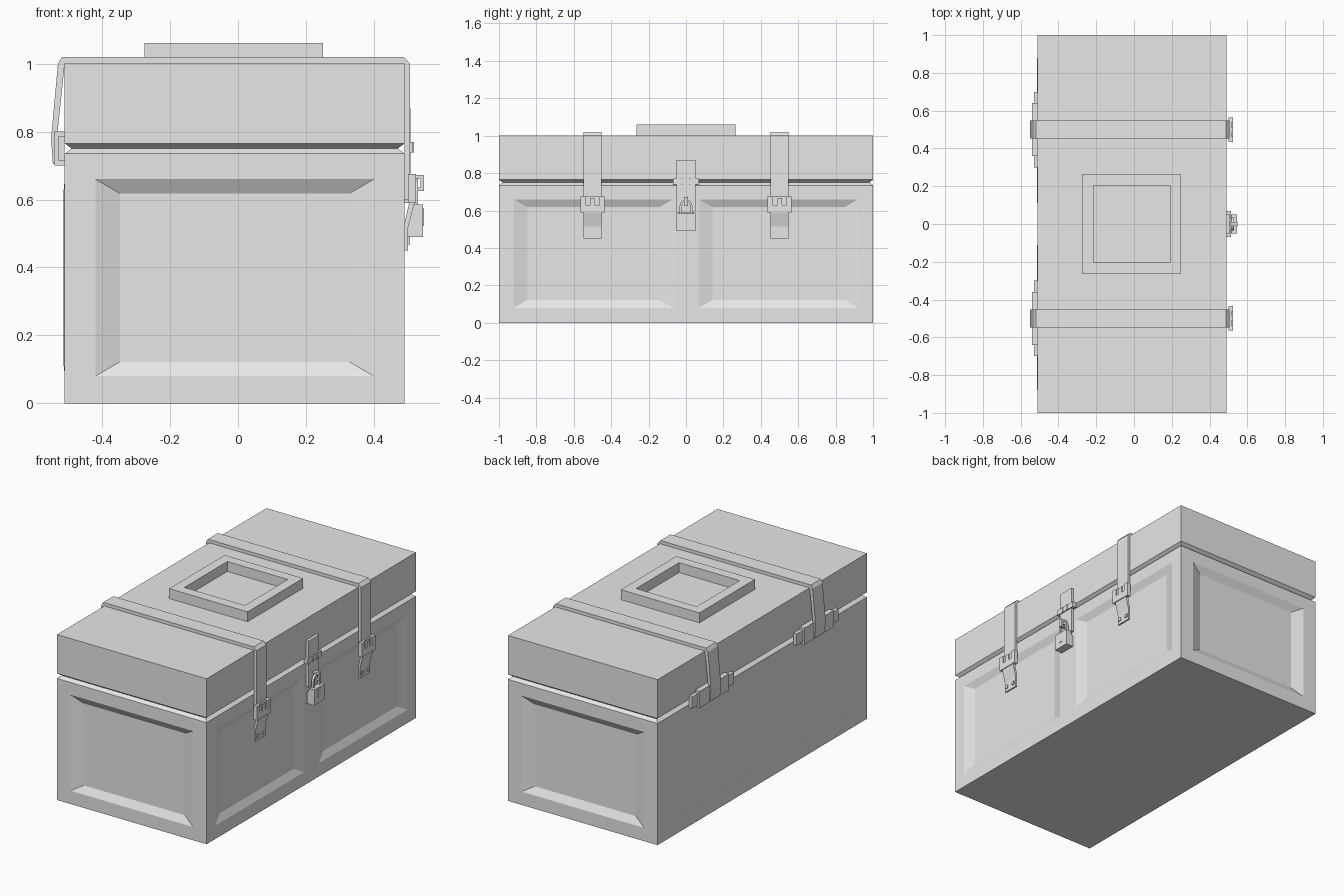
import bpy, bmesh, math
from mathutils import Vector

old = bpy.data.objects.get("Cube")
if old:
    bpy.data.objects.remove(old, do_unlink=True)

GREY = (0.8, 0.8, 0.8, 1.0)
metal = bpy.data.materials.new("grey_metal")
metal.use_nodes = True
metal.diffuse_color = GREY
next(n for n in metal.node_tree.nodes
     if n.type == 'BSDF_PRINCIPLED').inputs["Base Color"].default_value = GREY

LEFT, RIGHT = -0.51, 0.49    # side walls of the box


def finish(name, bm):
    bmesh.ops.recalc_face_normals(bm, faces=bm.faces[:])
    mesh = bpy.data.meshes.new(name)
    bm.to_mesh(mesh)
    bm.free()
    mesh.materials.append(metal)
    obj = bpy.data.objects.new(name, mesh)
    bpy.context.collection.objects.link(obj)
    return obj


def stacked_box(levels):
    """Box made of rectangular rings, each given as (height, inset)."""
    bm = bmesh.new()
    rings = []
    for z, d in levels:
        x0, x1, y = LEFT + d, RIGHT - d, 1 - d
        rings.append([bm.verts.new((px, py, z)) for px, py in
                      ((x0, -y), (x1, -y), (x1, y), (x0, y))])
    for low, high in zip(rings, rings[1:]):
        for i in range(4):
            j = (i + 1) % 4
            bm.faces.new((low[i], low[j], high[j], high[i]))
    bm.faces.new(rings[0][::-1])
    bm.faces.new(rings[-1])
    bmesh.ops.recalc_face_normals(bm, faces=bm.faces[:])
    return bm


def prism(name, profile, start, end, axis='Y'):
    """Extrude an (x, z) profile along y, or a (y, z) profile along x."""
    bm = bmesh.new()
    place = (lambda a, b: (a, start, b)) if axis == 'Y' else (lambda a, b: (start, a, b))
    face = bm.faces.new([bm.verts.new(place(a, b)) for a, b in profile])
    move = Vector((0, end - start, 0)) if axis == 'Y' else Vector((end - start, 0, 0))
    out = bmesh.ops.extrude_face_region(bm, geom=[face])
    bmesh.ops.translate(bm, vec=move,
                        verts=[v for v in out["geom"] if isinstance(v, bmesh.types.BMVert)])
    return finish(name, bm)


def block(name, x, y, z):
    return prism(name, [(x[0], z[0]), (x[1], z[0]), (x[1], z[1]), (x[0], z[1])], *y)


def arch(outer, inner, base, spring, steps=8):
    """Inverted U profile centred on zero."""
    angles = [math.pi * i / steps for i in range(steps + 1)]
    ring = lambda r: [(r * math.cos(a), spring + r * math.sin(a)) for a in angles]
    return ([(outer, base)] + ring(outer) + [(-outer, base), (-inner, base)]
            + ring(inner)[::-1] + [(inner, base)])


# Body: cut the panel borders into the walls, then sink them
bm = stacked_box([(0, 0), (0.735, 0), (0.75, 0.02)])
cuts = ([((0, 0, z), (0, 0, 1)) for z in (0.08, 0.66)]
        + [((0, y, 0), (0, 1, 0)) for y in (-0.92, -0.07, 0.07, 0.92)]
        + [((x, 0, 0), (1, 0, 0)) for x in (-0.42, 0.40)])
for point, normal in cuts:
    bmesh.ops.bisect_plane(bm, geom=bm.verts[:] + bm.edges[:] + bm.faces[:],
                           plane_co=point, plane_no=normal)
panels = []
for f in bm.faces:
    c, n = f.calc_center_median(), f.normal
    if 0.08 < c.z < 0.66 and abs(n.z) < 0.1:
        if abs(n.y) > 0.9 and -0.42 < c.x < 0.40:
            panels.append((f, -0.025))
        elif abs(n.x) > 0.9 and 0.07 < abs(c.y) < 0.92:
            panels.append((f, -0.02 if n.x > 0 else 0.004))
for f, depth in panels:
    bmesh.ops.inset_individual(bm, faces=[f], thickness=0.06, depth=depth)
    centre = f.calc_center_median()
    k = 0 if abs(f.normal.y) > 0.9 else 1
    for v in f.verts:
        v.co[k] += math.copysign(0.03, centre[k] - v.co[k])
finish("box_body", bm)

# Lid
finish("lid", stacked_box([(0.75, 0.02), (0.765, 0), (1.0, 0)]))

# Raised square frame on the lid
for s in (-1, 1):
    block("lid_frame_end", (-0.275, 0.25), sorted((s * 0.205, s * 0.265)), (1.0, 1.06))
for x in ((-0.275, -0.215), (0.19, 0.25)):
    block("lid_frame_side", x, (-0.205, 0.205), (1.0, 1.06))

# Straps with their buckles and hinges
strap = [(-0.545, 0.705), (-0.55, 0.78), (-0.53, 1.0), (-0.518, 1.02), (0.488, 1.02),
         (0.506, 1.0), (0.506, 0.6), (RIGHT, 0.6), (RIGHT, 1.0), (LEFT, 1.0),
         (-0.532, 0.79), (-0.53, 0.705)]
tongue = [(RIGHT, 0.45), (0.5, 0.45), (0.5, 0.515), (0.522, 0.6), (0.506, 0.6), (RIGHT, 0.53)]
for c in (-0.5, 0.5):
    span = lambda a, b: (c + a, c + b)
    prism("strap", strap, *span(-0.048, 0.048))
    prism("latch_tongue", tongue, *span(-0.048, 0.048))
    block("buckle_base", (0.5, 0.524), span(-0.065, 0.065), (0.59, 0.63))
    block("buckle_top", (0.5, 0.515), span(-0.065, 0.065), (0.63, 0.675))
    block("buckle_prong", (0.51, 0.524), span(-0.012, 0.012), (0.63, 0.668))
    for s in (-1, 1):
        block("buckle_post", (0.5, 0.524), span(s * 0.051 - 0.014, s * 0.051 + 0.014),
              (0.63, 0.675))
        block("latch_rivet", (0.498, 0.506), span(s * 0.028 - 0.01, s * 0.028 + 0.01),
              (0.468, 0.488))
    block("hinge_leaf", (-0.53, LEFT), span(-0.2, 0.2), (0.715, 0.785))
    block("hinge_barrel", (-0.54, LEFT), span(-0.14, 0.14), (0.70, 0.80))

# Hasp
block("hasp_plate", (RIGHT, 0.508), (-0.05, 0.05), (0.59, 0.87))
block("hasp_knuckle", (RIGHT, 0.514), (-0.07, 0.07), (0.738, 0.77))
for y in (-0.02, 0.02):
    block("hasp_pin", (0.505, 0.518), (y - 0.004, y + 0.004), (0.738, 0.77))
for name, x, z in (("staple_top", (0.505, 0.547), (0.66, 0.672)),
                   ("staple_front", (0.537, 0.547), (0.63, 0.66)),
                   ("staple_bottom", (0.505, 0.547), (0.625, 0.635))):
    block(name, x, (-0.01, 0.01), z)

# Padlock
prism("padlock_body", [(0.495, 0.49), (0.545, 0.49), (0.545, 0.585), (0.515, 0.585),
                       (0.495, 0.55)], -0.05, 0.05)
block("keyhole_plate", (0.544, 0.548), (-0.014, 0.014), (0.522, 0.575))
prism("padlock_shackle", arch(0.034, 0.021, 0.58, 0.625), 0.516, 0.53, axis='X')
